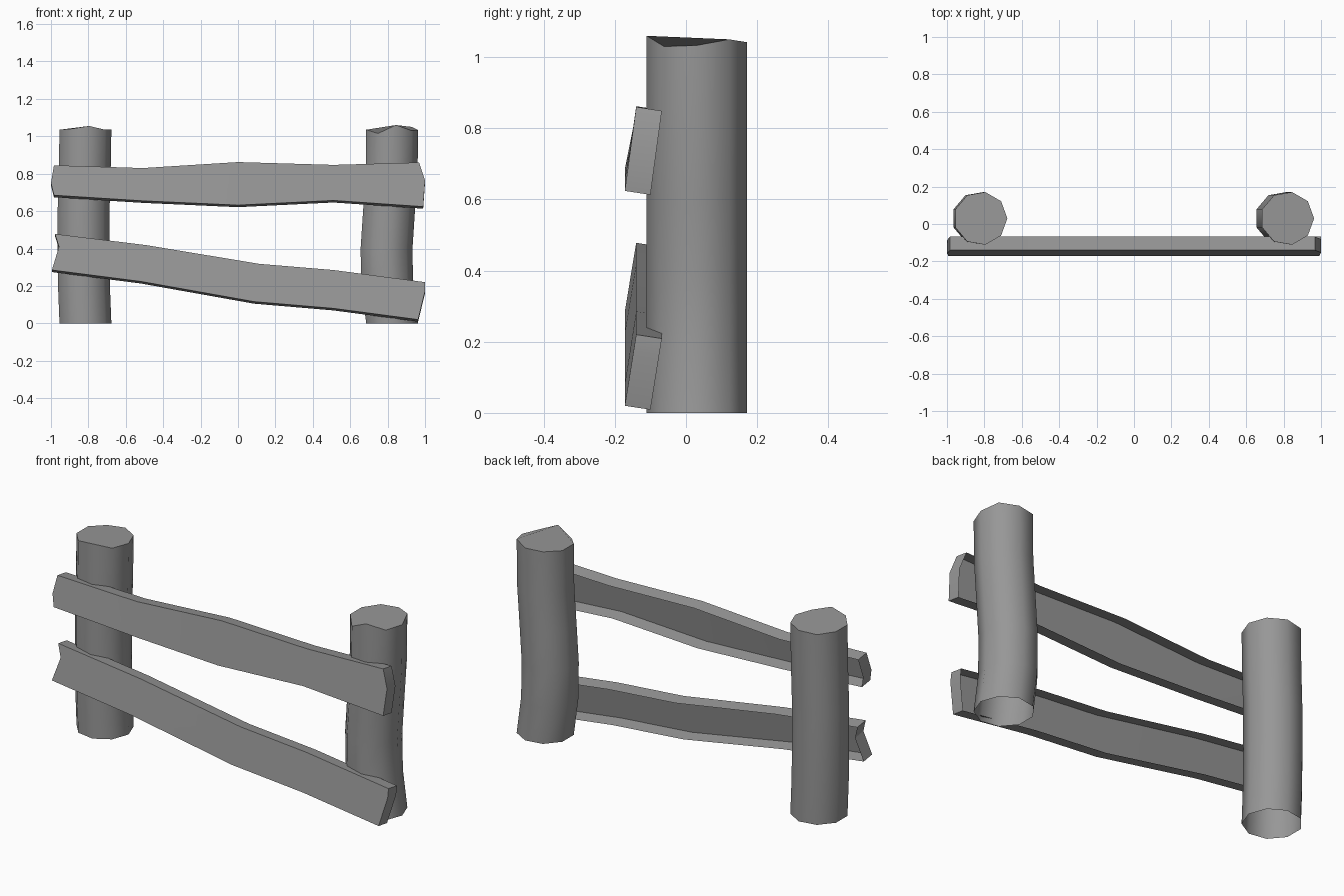
import bpy, bmesh
from math import cos, sin, radians

if "Cube" in bpy.data.objects:
    bpy.data.objects.remove(bpy.data.objects["Cube"])

grey = bpy.data.materials.new("weathered_grey")
grey.diffuse_color = (0.31, 0.31, 0.31, 1)
grey.use_nodes = True
grey.node_tree.nodes["Principled BSDF"].inputs["Base Color"].default_value = grey.diffuse_color


def loft(name, rings, caps, angle, closed=True):
    """Skin a list of vertex rings; caps = (ring index, vertex indices)."""
    bm = bmesh.new()
    vs = [[bm.verts.new(p) for p in ring] for ring in rings]
    n = len(rings[0])
    sides = range(n) if closed else (0, 1, 2, n - 1)  # open planks have no back
    for a, b in zip(vs, vs[1:]):
        for i in sides:
            j = (i + 1) % n
            bm.faces.new((a[j], a[i], b[i], b[j]) if not closed
                         else (a[i], a[j], b[j], b[i]))
    for ring, ids in caps:
        bm.faces.new([vs[ring][i] for i in ids])
    bmesh.ops.recalc_face_normals(bm, faces=bm.faces)
    bm.normal_update()
    # Make sure the shell faces outwards: caps up, planks towards the front
    test = bm.faces[:][-1] if closed else bm.faces[:][0]
    if (test.normal.z if closed else -test.normal.y) < 0:
        bmesh.ops.reverse_faces(bm, faces=bm.faces)
    mesh = bpy.data.meshes.new(name)
    bm.to_mesh(mesh)
    bm.free()
    mesh.materials.append(grey)
    ob = bpy.data.objects.new(name, mesh)
    bpy.context.collection.objects.link(ob)
    bpy.ops.object.select_all(action='DESELECT')
    ob.select_set(True)
    bpy.context.view_layer.objects.active = ob
    bpy.ops.object.shade_smooth_by_angle(angle=radians(angle))


def post(name, x, bend, top):
    """Nine-sided log, open underneath, with a rough-cut top."""
    def ring(dx, zs):
        return [(x + dx + 0.143 * cos(radians(40 * i)),
                 0.03 + 0.143 * sin(radians(40 * i)), zs[i]) for i in range(9)]
    rings = [ring(dx, [z] * 9) for z, dx in bend] + [ring(0, top)]
    loft(name, rings, [(-1, range(9))], 50)


def rail(name, stations, left_mid, right_mid):
    """Tilted open-backed plank; stations are (top x, z, bottom x, z) of its front."""
    rings = []
    for k, (xt, zt, xb, zb) in enumerate(stations):
        xm, zm = (xt + xb) / 2, (zt + zb) / 2
        if k == 0:
            xm, zm = left_mid
        elif k == len(stations) - 1:
            xm, zm = right_mid
        ym = -0.172 + 0.032 * (zm - zb) / (zt - zb)
        front = [(xt, -0.14, zt), (xm, ym, zm), (xb, -0.172, zb)]
        back = [(x, y + 0.072, z - 0.011) for x, y, z in reversed(front)]
        rings.append(front + back)
    caps = [(r, q) for r in (0, -1) for q in ((0, 1, 4, 5), (1, 2, 3, 4))]
    loft(name, rings, caps, 30, closed=False)


# Posts
post("left_post", -0.82,
     [(0, 0), (0.2, -0.008), (0.4, -0.01), (0.6, -0.01), (0.8, -0.004)],
     [1.035, 1.035, 1.035, 1.03, 1.035, 1.035, 1.04, 1.055, 1.035])
post("right_post", 0.82,
     [(0, 0), (0.2, -0.027), (0.4, -0.03), (0.6, -0.017), (0.8, -0.003)],
     [1.033, 1.05, 1.042, 1.04, 1.035, 1.035, 1.015, 1.06, 1.03])

# Rails
rail("upper_rail",
     [(-0.984, 0.845, -0.984, 0.685), (-0.51, 0.83, -0.51, 0.655),
      (0, 0.862, 0, 0.632), (0.51, 0.847, 0.51, 0.657), (0.968, 0.86, 0.99, 0.624)],
     (-1.0, 0.75), (1.0, 0.765))
rail("lower_rail",
     [(-0.979, 0.478, -0.995, 0.285), (-0.49, 0.418, -0.52, 0.224),
      (0.112, 0.318, 0.086, 0.116), (0.51, 0.285, 0.51, 0.08), (1.0, 0.22, 0.963, 0.02)],
     (-0.957, 0.41), (1.0, 0.172))
